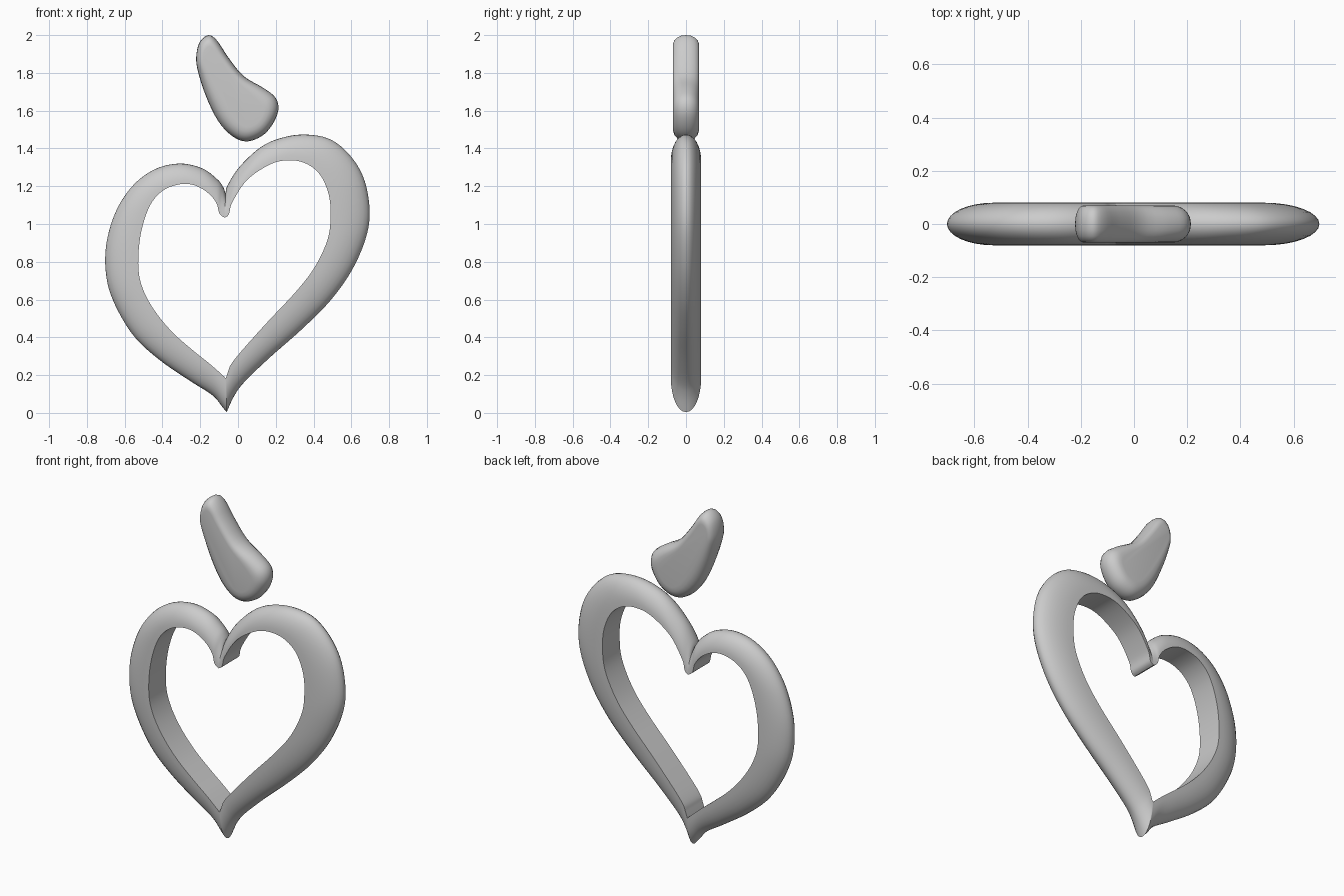
import bpy, bmesh, math
from mathutils import Vector

if "Cube" in bpy.data.objects:
    bpy.data.objects.remove(bpy.data.objects["Cube"])


def spline(pts, steps, closed=False):
    """Catmull-Rom through the points (any dimension)."""
    n, out = len(pts), []
    get = (lambda i: pts[i % n]) if closed else (lambda i: pts[max(0, min(n - 1, i))])
    for i in range(n if closed else n - 1):
        for s in range(steps):
            t = s / steps
            out.append([0.5 * (2 * b + (c - a) * t + (2 * a - 5 * b + 4 * c - d) * t * t
                               + (3 * b - a - 3 * c + d) * t ** 3)
                        for a, b, c, d in zip(get(i - 1), get(i), get(i + 1), get(i + 2))])
    if not closed:
        out.append(list(pts[-1]))
    return out


def finish(name, bm, angle):
    bmesh.ops.recalc_face_normals(bm, faces=bm.faces)
    me = bpy.data.meshes.new(name)
    bm.to_mesh(me)
    bm.free()
    ob = bpy.data.objects.new(name, me)
    bpy.context.collection.objects.link(ob)
    bpy.ops.object.select_all(action='DESELECT')
    ob.select_set(True)
    bpy.context.view_layer.objects.active = ob
    bpy.ops.object.shade_smooth_by_angle(angle=math.radians(angle))
    return ob


def bridge(bm, a, b):
    for i in range(len(a)):
        j = (i + 1) % len(a)
        bm.faces.new((a[i], a[j], b[j], b[i]))


# Heart: rows of outer x, outer z, inner x, inner z, notch to tip
right = [(-.066, 1.16, -.07, 1.033), (-.055, 1.205, -.048, 1.052), (.01, 1.305, -.03, 1.115),
         (.125, 1.41, .05, 1.235), (.245, 1.46, .18, 1.32), (.37, 1.473, .285, 1.337),
         (.495, 1.445, .37, 1.315), (.60, 1.355, .437, 1.257), (.67, 1.23, .48, 1.157),
         (.697, 1.065, .49, 1.05), (.675, .92, .475, .92), (.60, .75, .405, .77),
         (.485, .59, .305, .64), (.335, .44, .155, .48), (.165, .29, .025, .335),
         (.035, .165, -.035, .26), (-.02, .09, -.052, .22), (-.06, .004, -.065, .183)]
left = [(-.06, .004, -.065, .183), (-.082, .03, -.085, .203), (-.135, .093, -.15, .26),
        (-.255, .17, -.235, .328), (-.415, .28, -.34, .42), (-.55, .405, -.43, .525),
        (-.65, .57, -.497, .64), (-.697, .72, -.527, .76), (-.697, .895, -.517, .935),
        (-.645, 1.07, -.47, 1.09), (-.555, 1.205, -.40, 1.175), (-.44, 1.29, -.31, 1.21),
        (-.31, 1.32, -.23, 1.205), (-.19, 1.295, -.157, 1.163), (-.11, 1.237, -.114, 1.11),
        (-.078, 1.195, -.098, 1.055), (-.066, 1.16, -.07, 1.033)]
path = spline(right, 5)[:-1] + spline(left, 5)[:-1]

# Flat inner wall, domed outside
bm = bmesh.new()
sections = []
K = 16
for ox, oz, ix, iz in path:
    sec = []
    for k in range(K + 1):
        a = math.pi * k / K
        u = 1 - abs(math.cos(a)) ** 1.0
        u = 1 - math.sin(a)
        sec.append(bm.verts.new((ix + (ox - ix) * (1 - u), -.08 * math.cos(a),
                                 iz + (oz - iz) * (1 - u))))
    sections.append(sec)
for i, sec in enumerate(sections):
    bridge(bm, sec, sections[(i + 1) % len(sections)])
finish("heart_ring", bm, 50)

# Leaf: outline shrunk toward a spine for rounded edges
outline = [(-.155, 2.0), (-.11, 1.97), (-.05, 1.88), (.03, 1.783), (.135, 1.72), (.2, 1.667),
           (.213, 1.60), (.18, 1.523), (.125, 1.465), (.045, 1.437), (-.03, 1.465),
           (-.105, 1.545), (-.17, 1.677), (-.215, 1.82), (-.22, 1.90), (-.2, 1.967)]
s0, s1 = Vector((-.15, 1.88)), Vector((.06, 1.59))
axis = s1 - s0
pts = [Vector(p) for p in spline(outline, 4, True)]
levels = [(1, 0), (.975, .025), (.90, .045), (.79, .06), (.65, .068), (.5, .07)]
bm = bmesh.new()
rings = []
for f, y in [(f, -y) for f, y in reversed(levels)] + levels[1:]:
    ring = []
    for p in pts:
        t = max(0, min(1, (p - s0).dot(axis) / axis.length_squared))
        q = s0 + axis * t
        q = q + (p - q) * f
        ring.append(bm.verts.new((q.x, y, q.y)))
    rings.append(ring)
for a, b in zip(rings, rings[1:]):
    bridge(bm, a, b)
bm.faces.new(rings[0])
bm.faces.new(rings[-1])
finish("leaf", bm, 50)
